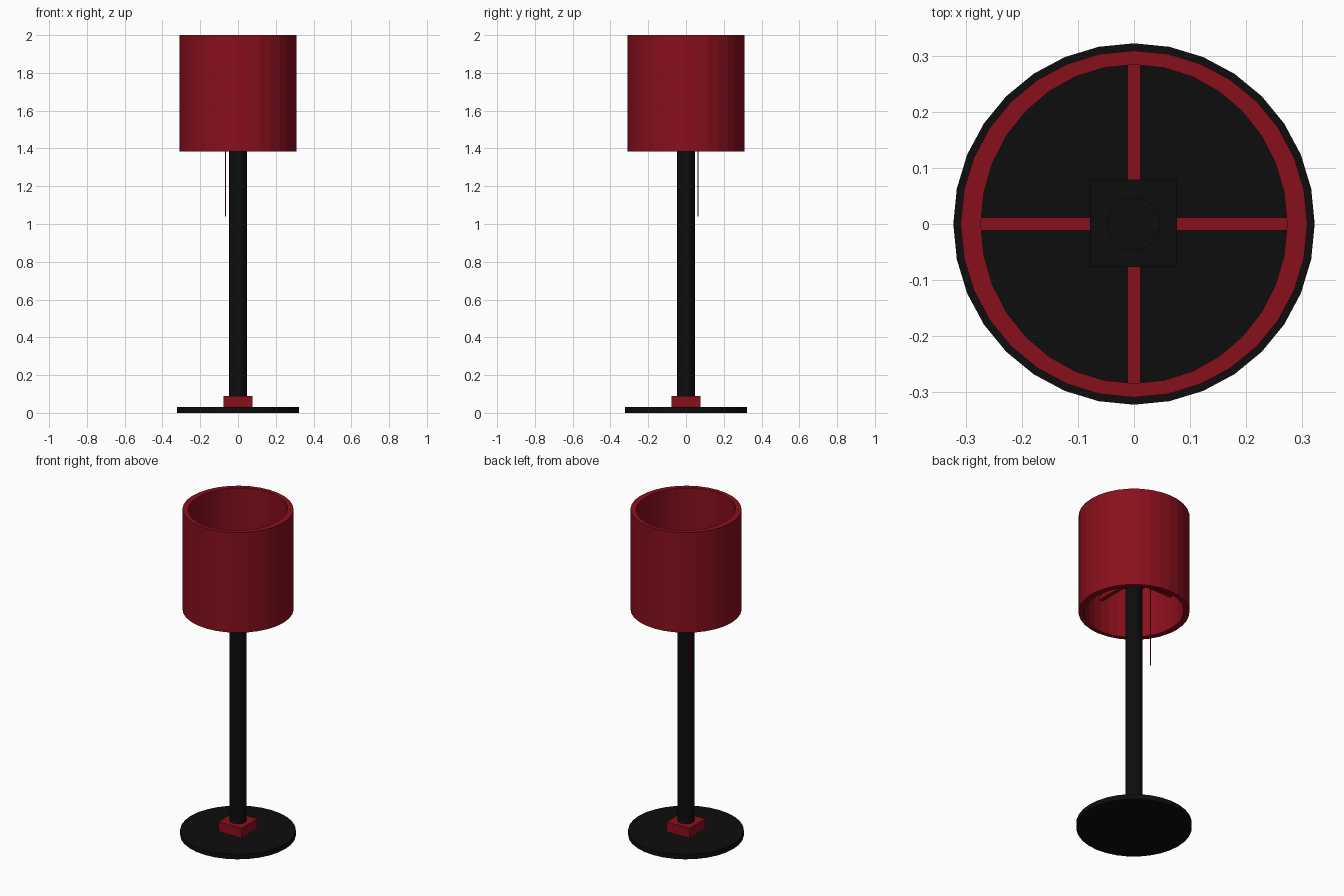
import bpy, bmesh, math

if "Cube" in bpy.data.objects:
    bpy.data.objects.remove(bpy.data.objects["Cube"])


def material(name, rgb):
    m = bpy.data.materials.new(name)
    m.diffuse_color = (*rgb, 1)
    m.use_nodes = True
    m.node_tree.nodes["Principled BSDF"].inputs["Base Color"].default_value = m.diffuse_color
    return m


RED = material("red", (0.25, 0.005, 0.012))
BLACK = material("black", (0.004, 0.004, 0.004))


def finish(ob, name, mat):
    ob.name = name
    ob.data.materials.append(mat)
    return ob


def cylinder(name, r, z0, z1, mat, x=0, y=0, sides=32):
    bpy.ops.mesh.primitive_cylinder_add(vertices=sides, radius=r, depth=z1 - z0,
                                        location=(x, y, (z0 + z1) / 2))
    return finish(bpy.context.object, name, mat)


def box(name, x0, x1, y0, y1, z0, z1, mat):
    bpy.ops.mesh.primitive_cube_add(size=1, location=((x0 + x1) / 2, (y0 + y1) / 2, (z0 + z1) / 2))
    ob = bpy.context.object
    ob.scale = (x1 - x0, y1 - y0, z1 - z0)
    return finish(ob, name, mat)


# Foot, collar and pole
cylinder("base_disc", 0.322, 0, 0.03, BLACK)
box("base_collar", -0.078, 0.077, -0.077, 0.078, 0.03, 0.09, RED)
cylinder("pole", 0.047, 0.03, 1.64, BLACK)

# Switch housing at the pole top, with pull cord
box("lamp_housing", -0.078, 0.077, -0.077, 0.079, 1.57, 1.63, BLACK)
cylinder("pull_cord", 0.003, 1.04, 1.58, RED, -0.067, 0.064, sides=12)

# Spokes that carry the shade
w = 0.012
for s, side in ((1, "right"), (-1, "left")):
    box(f"spoke_{side}", min(s * .07, s * .28), max(s * .07, s * .28), -w, w, 1.585, 1.61, RED)
for s, side in ((1, "back"), (-1, "front")):
    box(f"spoke_{side}", -w, w, min(s * .07, s * .288), max(s * .07, s * .288), 1.585, 1.61, RED)

# Shade: thick open tube, slightly oval inside
bm = bmesh.new()
rings = []
for rx, ry, z in ((0.309, 0.309, 1.385), (0.309, 0.309, 2.0), (0.273, 0.284, 2.0), (0.273, 0.284, 1.385)):
    rings.append([bm.verts.new((rx * math.cos(i * math.tau / 32), ry * math.sin(i * math.tau / 32), z))
                  for i in range(32)])
for k in range(4):
    a, b = rings[k], rings[(k + 1) % 4]
    for i in range(32):
        j = (i + 1) % 32
        bm.faces.new((a[i], a[j], b[j], b[i]))
bmesh.ops.recalc_face_normals(bm, faces=bm.faces)
mesh = bpy.data.meshes.new("shade")
bm.to_mesh(mesh)
bm.free()
shade = bpy.data.objects.new("shade", mesh)
bpy.context.collection.objects.link(shade)
finish(shade, "shade", RED)
